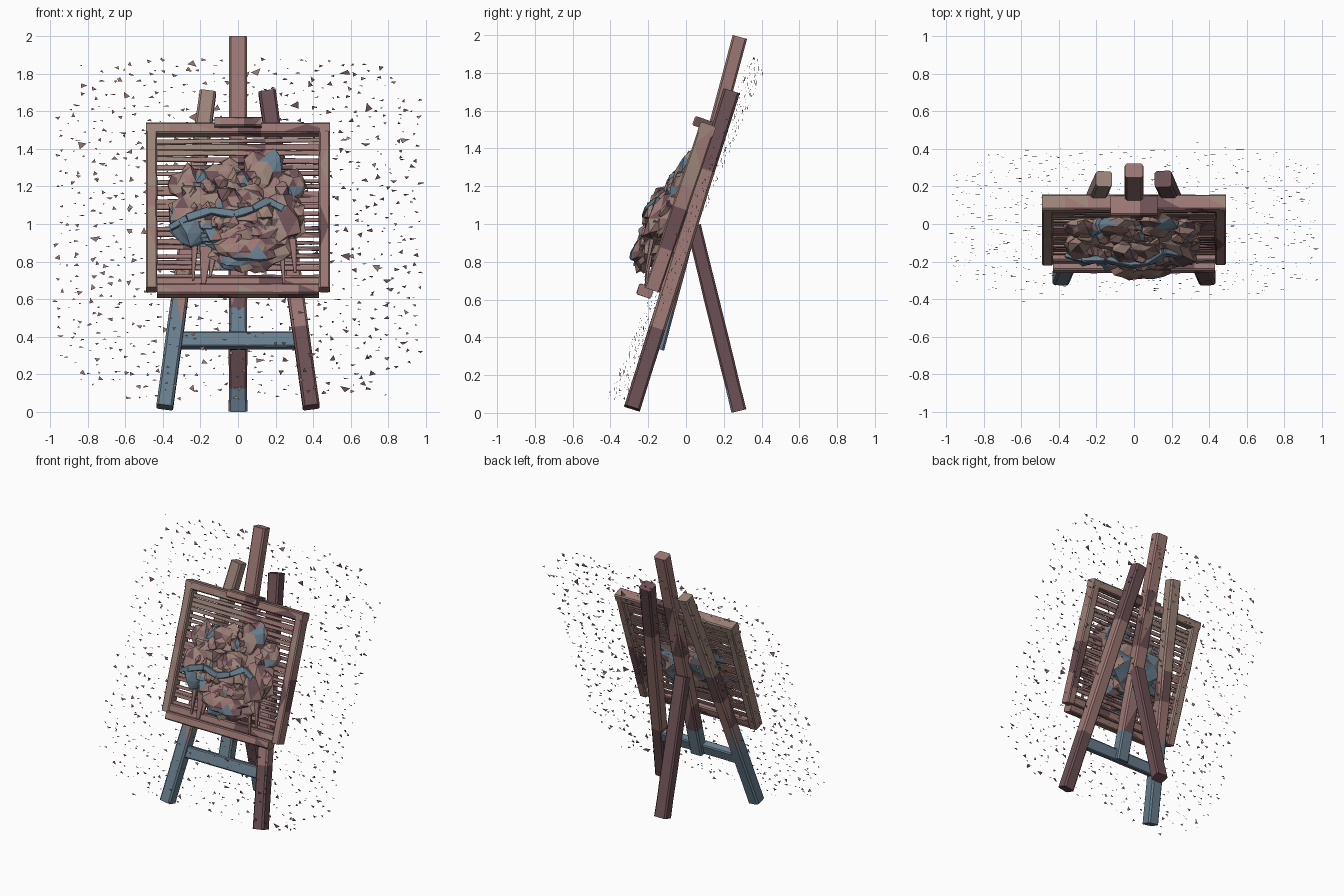
import bpy, bmesh, math, random
from mathutils import Vector, noise

if "Cube" in bpy.data.objects:
    bpy.data.objects.remove(bpy.data.objects["Cube"])

random.seed(7)
COLORS = {"rose": (0.33, 0.185, 0.17), "tan": (0.33, 0.23, 0.19),
          "maroon": (0.15, 0.08, 0.09), "blue": (0.14, 0.21, 0.27)}
NAMES = list(COLORS)
MATS = []
for n, c in COLORS.items():
    m = bpy.data.materials.new(n)
    m.diffuse_color = (*c, 1)
    m.use_nodes = True
    m.node_tree.nodes["Principled BSDF"].inputs["Base Color"].default_value = m.diffuse_color
    MATS.append(m)

SLOPE = 0.34
NORMAL = Vector((0, -1, SLOPE)).normalized()


def plane(x, z, off=0.0):
    """Point on the tilted picture plane, moved off towards the front (-y)."""
    return Vector((x, -0.18 + SLOPE * (z - 0.65) - off, z))


def patchy(p):
    """Painted patches: mostly rose, with tan and maroon areas."""
    v = noise.noise(p * 5.0) + 0.25 * (p.z - 1) - 0.3 * p.x
    return "tan" if v > 0.2 else "maroon" if v < -0.28 else "rose"


def finish(name, bm, color):
    bm.normal_update()
    for f in bm.faces:
        f.material_index = NAMES.index(color(f.calc_center_median()))
    me = bpy.data.meshes.new(name)
    bm.to_mesh(me)
    bm.free()
    for m in MATS:
        me.materials.append(m)
    ob = bpy.data.objects.new(name, me)
    bpy.context.collection.objects.link(ob)
    return ob


def add_bar(bm, a, b, w, d, taper=1.0, seg=8, ch=0.13, rough=0.0):
    """Chamfered eight-sided beam between two points."""
    a, b = Vector(a), Vector(b)
    t = (b - a).normalized()
    dep = (NORMAL - t * NORMAL.dot(t)).normalized()
    wid = t.cross(dep)
    c = min(w, d) * ch
    prof = [(w/2, d/2-c), (w/2-c, d/2), (c-w/2, d/2), (-w/2, d/2-c),
            (-w/2, c-d/2), (c-w/2, -d/2), (w/2-c, -d/2), (w/2, c-d/2)]
    rings = []
    for i in range(seg + 1):
        k = i / seg
        s = 1 + (taper - 1) * k + random.uniform(-rough, rough)
        rings.append([bm.verts.new(a.lerp(b, k) + wid * u * s + dep * v * s) for u, v in prof])
    for r, q in zip(rings, rings[1:]):
        for j in range(8):
            bm.faces.new((r[j], r[(j+1) % 8], q[(j+1) % 8], q[j]))
    bm.faces.new(rings[0][::-1])
    bm.faces.new(rings[-1])


def bar(name, a, b, w, d, color=patchy, **kw):
    bm = bmesh.new()
    add_bar(bm, a, b, w, d, rough=0.03, **kw)
    bmesh.ops.triangulate(bm, faces=bm.faces[:])
    bmesh.ops.recalc_face_normals(bm, faces=bm.faces[:])
    return finish(name, bm, color)


# Legs, mast and crossbar
bar("front_leg_left", (-0.39, -0.285, 0.025), (-0.16, 0.24, 1.70), 0.09, 0.088,
    lambda p: "blue" if p.z < 0.55 else "tan" if p.z > 1.2 else patchy(p))
bar("front_leg_right", (0.39, -0.285, 0.025), (0.155, 0.24, 1.70), 0.09, 0.088,
    lambda p: "maroon" if p.z < 0.4 or p.z > 1.3 else "rose")
bar("mast", (0, -0.155, 0.34), (0, 0.285, 1.99), 0.098, 0.08,
    lambda p: "blue" if p.z < 0.58 else "rose" if p.z > 1.5 else patchy(p))
bar("back_leg", (0, 0.28, 0.01), (0, 0.04, 0.99), 0.098, 0.08,
    lambda p: "blue" if p.z < 0.16 and p.y < 0.255 - 0.245 * p.z else "maroon")
bar("crossbar", (-0.33, -0.165, 0.38), (0.33, -0.165, 0.38), 0.085, 0.06, lambda p: "blue")

# Picture frame, shelf and top clamp
for side, s in (("left", -1), ("right", 1)):
    bar("frame_side_" + side, plane(s*0.46, 0.65), plane(s*0.46, 1.52), 0.06, 0.085)
bar("frame_top", plane(-0.49, 1.50), plane(0.49, 1.50), 0.06, 0.085)
bar("frame_bottom", plane(-0.45, 0.68), plane(0.45, 0.68), 0.06, 0.07)
bar("shelf", plane(-0.43, 0.645, 0.035), plane(0.43, 0.645, 0.035), 0.06, 0.08)
bar("clamp", plane(-0.125, 1.53, 0.025), plane(0.125, 1.53, 0.025), 0.05, 0.11)

# Canvas broken into thin, uneven horizontal slats
bm = bmesh.new()
for i in range(21):
    z = 0.725 + i * 0.036
    e = [random.uniform(-0.009, 0.009) for _ in range(2)]
    add_bar(bm, plane(-0.44, z + e[0]), plane(0.44, z + e[1]), random.uniform(0.022, 0.032), 0.012,
            seg=6, taper=random.uniform(0.7, 1.2), rough=0.15)
bmesh.ops.triangulate(bm, faces=bm.faces[:])
bmesh.ops.recalc_face_normals(bm, faces=bm.faces[:])
finish("canvas_slats", bm, patchy)


# Rocky relief bursting from the canvas: x, z, offset, then radii x, depth, z
def relief_color(p):
    if noise.noise(p * 8 + Vector((3, 1, 5))) > 0.2 or (p.x < -0.12 and 0.87 < p.z < 1.0):
        return "blue"
    v = noise.noise(p * 22)
    return "tan" if v > 0.05 else "maroon" if v < -0.22 else "rose"


LUMPS = [(0.00, 1.03, 0.03, 0.33, 0.10, 0.23, 3), (0.04, 0.89, 0.09, 0.21, 0.09, 0.14, 3),
         (-0.23, 1.02, 0.07, 0.14, 0.08, 0.14, 2), (0.22, 1.03, 0.07, 0.14, 0.08, 0.15, 2),
         (0.13, 1.28, 0.04, 0.11, 0.05, 0.12, 2), (-0.27, 1.21, 0.03, 0.10, 0.05, 0.10, 2),
         (0.27, 1.20, 0.03, 0.08, 0.05, 0.10, 2), (-0.08, 1.24, 0.04, 0.13, 0.05, 0.09, 2),
         (0.03, 1.08, 0.11, 0.15, 0.06, 0.11, 2)]
bm = bmesh.new()
for x, z, off, rx, ry, rz, sub in LUMPS:
    for v in bmesh.ops.create_icosphere(bm, subdivisions=sub, radius=1)["verts"]:
        k = 1 + 0.3 * noise.noise(v.co * 2.5 + Vector((x, z, off)) * 9) + random.uniform(-0.2, 0.16)
        c = v.co * k
        v.co = plane(x + c.x * rx, z + c.z * rz, off - c.y * ry)
# small loose crags scattered over the lumps
for i in range(55):
    a, r = random.uniform(0, 6.28), math.sqrt(random.random())
    x, z = 0.33 * r * math.cos(a), 1.06 + 0.26 * r * math.sin(a)
    off = 0.06 + 0.09 * (1 - r * r) - 0.15 * max(0, z - 1.05)
    s = random.uniform(0.025, 0.06)
    for v in bmesh.ops.create_icosphere(bm, subdivisions=1, radius=s)["verts"]:
        c = v.co * random.uniform(0.6, 1.3)
        v.co = plane(x + c.x, z + c.z, off - c.y * 0.8)
finish("rocky_relief", bm, relief_color)

# Wavy ribbon across the relief
path = [(-0.36, 0.98, 0.10), (-0.27, 1.03, 0.14), (-0.15, 1.07, 0.15), (-0.02, 1.05, 0.17),
        (0.08, 1.08, 0.17), (0.16, 1.12, 0.13), (0.24, 1.08, 0.13), (0.32, 1.00, 0.10)]
bm = bmesh.new()
for p, q in zip(path, path[1:]):
    add_bar(bm, plane(*p), plane(*q), 0.04, 0.03, seg=2, rough=0.2)
bmesh.ops.recalc_face_normals(bm, faces=bm.faces[:])
finish("ribbon", bm, lambda p: "blue")

# Drips hanging to the shelf
bm = bmesh.new()
for x, z0, z1, w in ((-0.23, 0.88, 0.70, 0.035), (-0.17, 0.88, 0.68, 0.07), (-0.13, 0.85, 0.72, 0.04),
                     (0.23, 0.88, 0.67, 0.035), (0.29, 0.92, 0.74, 0.04)):
    add_bar(bm, (x, -0.18, z0), (x + random.uniform(-0.02, 0.02), -0.215, z1), w, 0.025, taper=0.35, seg=3)
bmesh.ops.recalc_face_normals(bm, faces=bm.faces[:])
finish("drips", bm, lambda p: "rose")

# Cloud of upright triangular shards spread evenly along the tilted plane
bm = bmesh.new()
for i in range(34 * 32):
    x = -0.98 + 1.96 * (i % 34 + random.uniform(0, 1)) / 34
    z = 0.07 + 1.81 * (i // 34 + random.uniform(0, 1)) / 32
    if (abs(x) / 1.1) ** 3 + (abs(z - 0.97) / 1.0) ** 3 > random.uniform(0.75, 1.2):
        continue
    y = 0.42 * (z - 1) + 0.02 + random.uniform(-0.05, 0.05)
    r, a0 = random.uniform(0.006, 0.02), random.uniform(0, 6.28)
    if random.random() < 0.06:
        r *= 1.6
    flat = random.uniform(0.2, 1)
    vs = []
    for k in range(3):
        a = a0 + k * 2.09 + random.uniform(-0.5, 0.5)
        vs.append(bm.verts.new((x + r * math.cos(a), y + random.uniform(-0.003, 0.003),
                                z + r * flat * math.sin(a))))
    bm.faces.new(vs)
finish("shards", bm, lambda p: "tan" if noise.noise(p * 20) > 0.2 else "maroon" if p.x > 0.1 else "rose")
